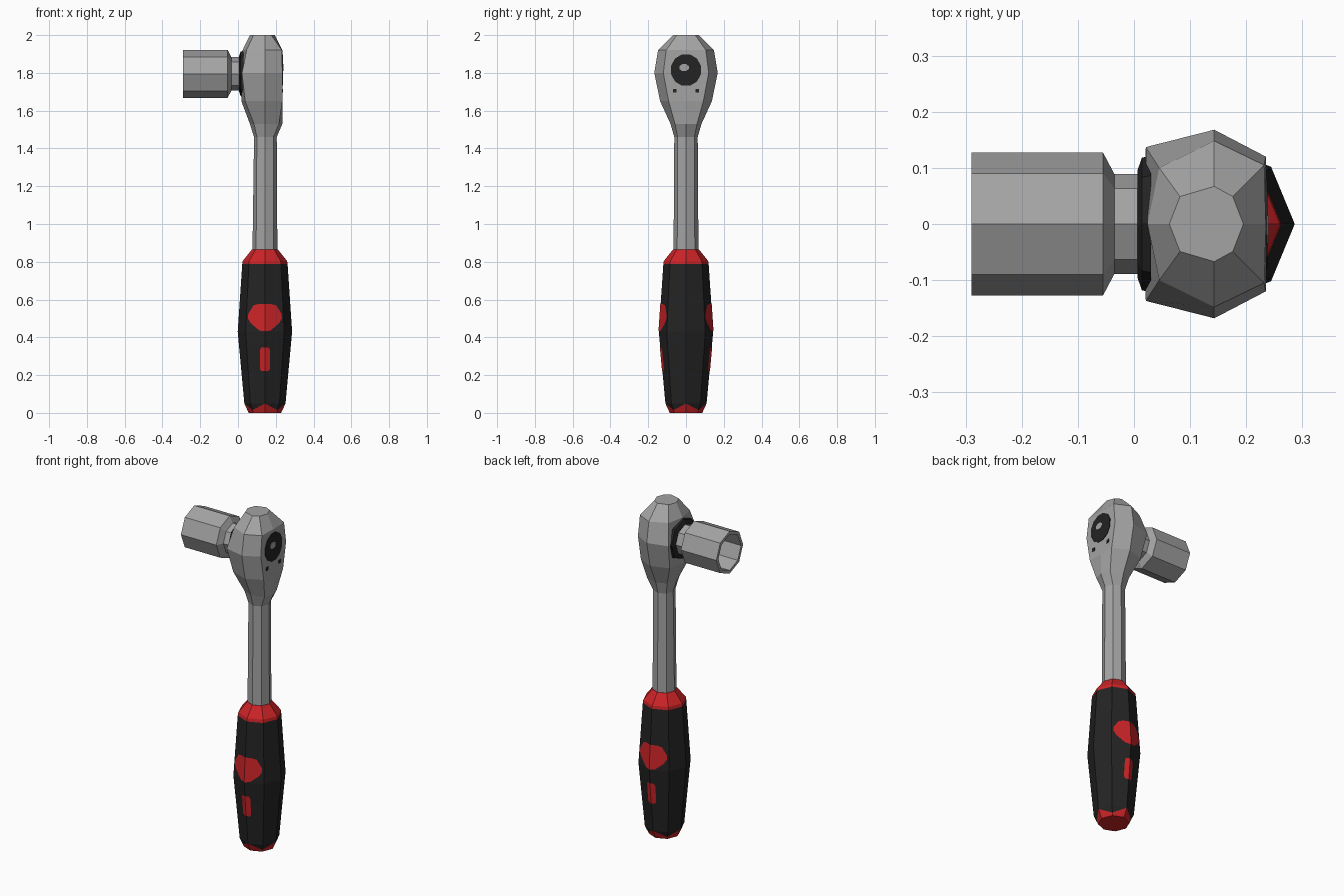
import bpy, bmesh, math
from mathutils import Vector

if "Cube" in bpy.data.objects:
    bpy.data.objects.remove(bpy.data.objects["Cube"])

CX = 0.1425          # x of the handle axis
SZ = 1.795           # z of the socket axis


def material(name, rgb):
    m = bpy.data.materials.new(name)
    m.diffuse_color = (*rgb, 1)
    m.use_nodes = True
    m.node_tree.nodes["Principled BSDF"].inputs["Base Color"].default_value = m.diffuse_color
    return m


STEEL = material("steel grey", (0.37, 0.37, 0.37))
BLACK = material("rubber black", (0.017, 0.017, 0.017))
RED = material("grip red", (0.6, 0.017, 0.02))


def finish(bm, name, mats):
    bmesh.ops.recalc_face_normals(bm, faces=bm.faces)
    mesh = bpy.data.meshes.new(name)
    bm.to_mesh(mesh)
    bm.free()
    for m in mats:
        mesh.materials.append(m)
    ob = bpy.data.objects.new(name, mesh)
    bpy.context.collection.objects.link(ob)
    return ob


def loft(rings):
    """Skin a list of rings with equal point counts and cap both ends."""
    bm = bmesh.new()
    rows = [[bm.verts.new(p) for p in r] for r in rings]
    n = len(rows[0])
    for a, b in zip(rows, rows[1:]):
        for i in range(n):
            j = (i + 1) % n
            bm.faces.new((a[i], a[j], b[j], b[i]))
    bm.faces.new(rows[0])
    bm.faces.new(rows[-1])
    return bm, rows


def octagon():
    return [(math.cos(k * math.pi / 4), math.sin(k * math.pi / 4)) for k in range(8)]


def ring_z(z, r):
    return [(CX + r * c, r * s, z) for c, s in octagon()]


def ring_x(x, r):
    return [(x, r * c, SZ + r * s) for c, s in octagon()]


# Grip: red scalloped butt and red collar on a black body
profile = [(0, .086), (.015, .093), (.05, .109), (.43, .144),
           (.787, .12), (.805, .117), (.866, .068)]
bm, rows = loft([ring_z(z, r) for z, r in profile])
for k in range(0, 8, 2):
    for d in (-1, 1):
        bmesh.ops.connect_verts(bm, verts=[rows[1][(k + d) % 8], rows[2][k]])
for f in bm.faces:
    z = sum((v.co.z for v in f.verts), 0) / len(f.verts)
    f.material_index = 1 if z < 0.03 or z > 0.787 else 0
finish(bm, "grip", [BLACK, RED])


# Red inlays on the front and back of the grip, following its two facets
def grip_radius(z):
    for (z0, r0), (z1, r1) in zip(profile, profile[1:]):
        if z0 <= z <= z1:
            return r0 + (r1 - r0) * (z - z0) / (z1 - z0)


def inlay(name, half):
    bm = bmesh.new()
    for side in (-1, 1):
        for sx in (-1, 1):
            pts = [(CX + sx * dx,
                    side * (grip_radius(z) - dx * math.tan(math.pi / 8) + 0.002), z)
                   for dx, z in half]
            f = bm.faces.new([bm.verts.new(p) for p in pts])
            f.normal_update()
            if f.normal.y * side < 0:
                f.normal_flip()
    mesh = bpy.data.meshes.new(name)
    bm.to_mesh(mesh)
    bm.free()
    mesh.materials.append(RED)
    bpy.context.collection.objects.link(bpy.data.objects.new(name, mesh))


inlay("grip_thumb_inlay", [(0, .432), (.03, .436), (.075, .475), (.09, .5),
                           (.088, .525), (.06, .57), (.03, .577), (0, .577)])
inlay("grip_stripe_inlay", [(0, .222), (.02, .222), (.027, .235),
                            (.027, .332), (.02, .346), (0, .346)])


# Shaft and ratchet head: mirrored eight-sided sections
def section(z, xl, xld, xr, xrd, hw, yl, yr):
    half = [(xrd, yr), (0.143, hw), (xld, yl)]
    pts = [(xr, 0)] + half + [(xl, 0)] + [(x, -y) for x, y in reversed(half)]
    return [(x, y, z) for x, y in pts]


sections = [
    (1.46, .085, .10, .205, .187, .062, .044, .044),
    (1.53, .063, .085, .235, .217, .082, .058, .058),
    (1.65, .018, .038, .235, .235, .137, .10, .092),
    (1.80, .018, .021, .235, .235, .168, .137, .12),
    (1.92, .024, .045, .235, .232, .148, .10, .105),
    (2.00, .063, .082, .195, .176, .067, .049, .049),
]
bm, _ = loft([ring_z(0.85, .066)] + [section(*s) for s in sections])
finish(bm, "shaft_and_head", [STEEL])

# Black drive collar on the left face of the head
bm, _ = loft([ring_x(0.006, .095), ring_x(0.014, .118), ring_x(0.03, .122)])
finish(bm, "drive_collar", [BLACK])

# Hollow socket with a narrow neck
bm, _ = loft([ring_x(x, r) for x, r in
              [(0.01, .089), (-.035, .089), (-.055, .127), (-.29, .127),
               (-.29, .108), (-.12, .108)]])
finish(bm, "socket", [STEEL])


# Thin plates on the right face of the head
def plate(name, y, z, ry, rz, x0, x1, sides, mat):
    rings = [[(x, y + ry * math.cos(2 * math.pi * (k + .5) / sides),
               z + rz * math.sin(2 * math.pi * (k + .5) / sides))
              for k in range(sides)] for x in (x0, x1)]
    bm, _ = loft(rings)
    finish(bm, name, [mat])


plate("direction_dial", 0, 1.815, .082, .086, .232, .238, 12, BLACK)
plate("dial_button", -.01, 1.828, .027, .02, .236, .24, 8, STEEL)
for label, y in (("left", -.06), ("right", .06)):
    plate(label + "_direction_mark", y, 1.705, .014, .014, .232, .2375, 4, BLACK)
